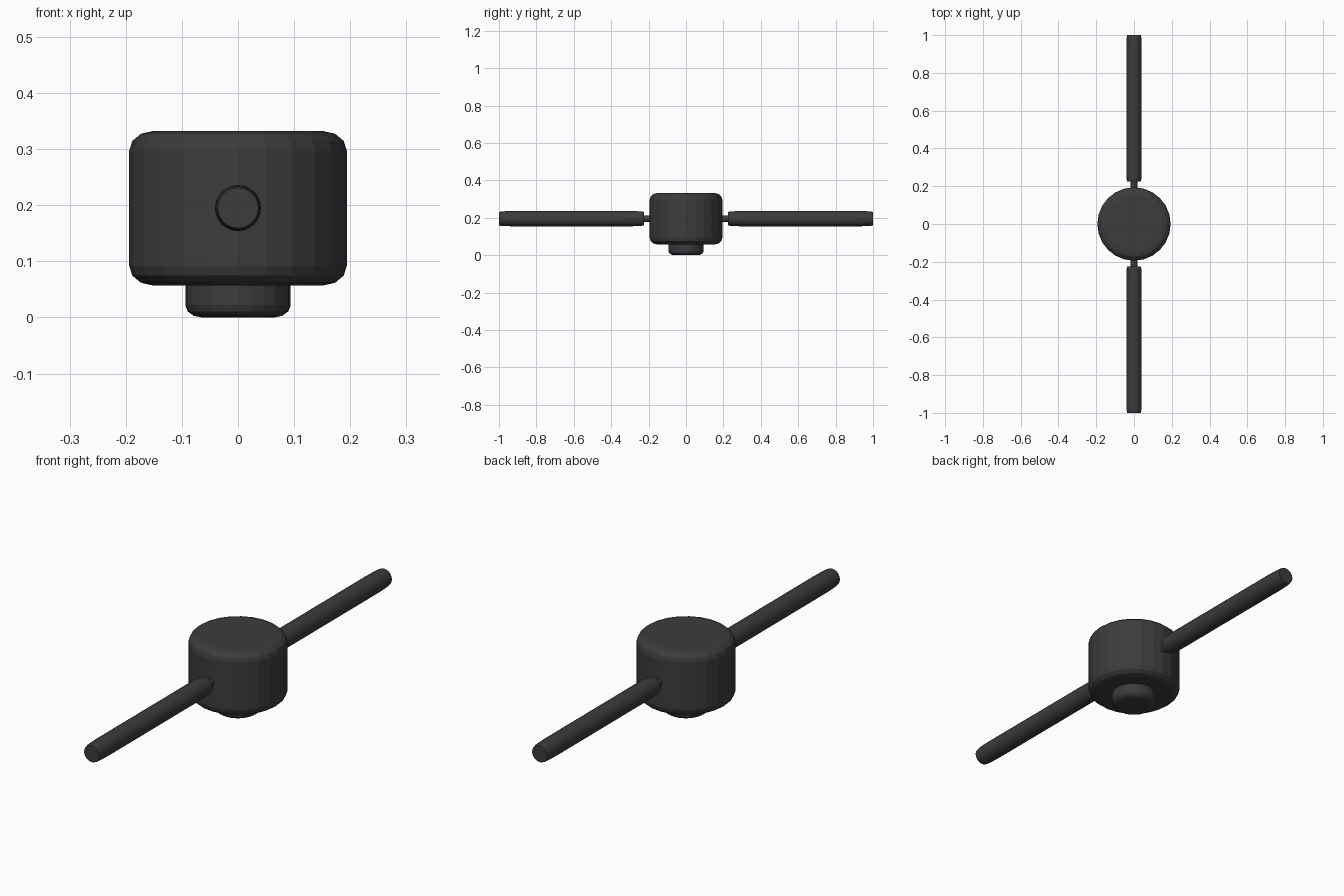
import bpy
import bmesh
from math import cos, sin, tau, pi
from mathutils import Matrix

cube = bpy.data.objects.get("Cube")
if cube:
    bpy.data.objects.remove(cube, do_unlink=True)

dark = bpy.data.materials.new("dark_grey")
dark.use_nodes = True
COLOUR = (0.045, 0.045, 0.045, 1)
dark.diffuse_color = COLOUR
dark.node_tree.nodes["Principled BSDF"].inputs["Base Color"].default_value = COLOUR

SIDES = 24
AXLE_Z = 0.195


def lathe(name, profile, matrix=None):
    """Revolve (radius, height) points around z and cap both ends."""
    bm = bmesh.new()
    rings = [[bm.verts.new((r * cos(tau * i / SIDES), r * sin(tau * i / SIDES), h))
              for i in range(SIDES)] for r, h in profile]
    for low, high in zip(rings, rings[1:]):
        for i in range(SIDES):
            j = (i + 1) % SIDES
            bm.faces.new((low[i], low[j], high[j], high[i]))
    bm.faces.new(rings[0][::-1])
    bm.faces.new(rings[-1])
    if matrix:
        bm.transform(matrix)
    mesh = bpy.data.meshes.new(name)
    bm.to_mesh(mesh)
    bm.free()
    mesh.materials.append(dark)
    obj = bpy.data.objects.new(name, mesh)
    bpy.context.collection.objects.link(obj)
    return obj


def rounded(radius, low, high, inset, length, steps=3):
    """Profile of a cylinder whose rims are rounded by inset x length."""
    arc = [(radius - inset * (1 - sin(pi / 2 * k / steps)),
            length * (1 - cos(pi / 2 * k / steps))) for k in range(steps + 1)]
    return ([(r, low + d) for r, d in arc]
            + [(r, high - d) for r, d in reversed(arc)])


# Hub and the foot below it
lathe("hub", rounded(0.194, 0.057, 0.332, 0.042, 0.035))
lathe("foot", rounded(0.094, 0, 0.11, 0.03, 0.022))

# A thin pin and a thick arm on the front and back
for side, angle in (("front", pi / 2), ("back", -pi / 2)):
    turn = Matrix.Translation((0, 0, AXLE_Z)) @ Matrix.Rotation(angle, 4, "X")
    lathe(side + "_pin", [(0.018, 0.15), (0.018, 0.25)], turn)
    lathe(side + "_arm", rounded(0.041, 0.225, 1.0, 0.005, 0.09), turn)
